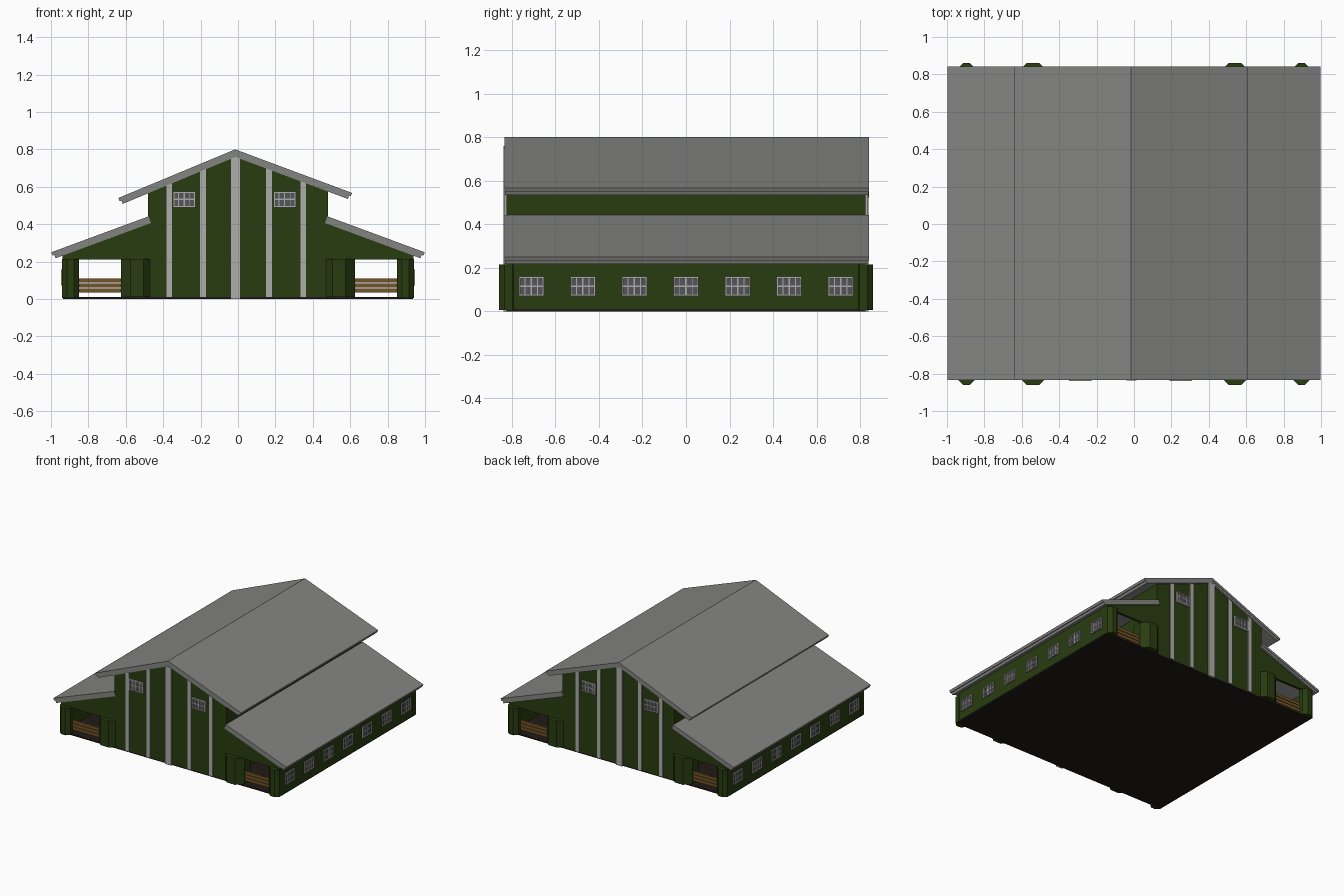
import bpy, math
from mathutils import Vector

if "Cube" in bpy.data.objects:
    bpy.data.objects.remove(bpy.data.objects["Cube"])


def material(name, r, g, b):
    m = bpy.data.materials.new(name)
    m.diffuse_color = (r, g, b, 1)
    m.use_nodes = True
    m.node_tree.nodes["Principled BSDF"].inputs["Base Color"].default_value = m.diffuse_color
    return m


GREEN = material("green_paint", 0.022, 0.045, 0.005)
ROOF = material("roof_grey", 0.23, 0.235, 0.225)
TRIM = material("trim_grey", 0.42, 0.42, 0.41)
GLASS = material("pane_grey", 0.09, 0.09, 0.10)
WOOD = material("rail_wood", 0.17, 0.09, 0.02)
FLOOR = material("floor_brown", 0.015, 0.011, 0.008)


def mesh(name, verts, faces, mat):
    me = bpy.data.meshes.new(name)
    me.from_pydata(verts, [], faces)
    me.materials.append(mat)
    ob = bpy.data.objects.new(name, me)
    bpy.context.collection.objects.link(ob)
    # consistent outward normals
    import bmesh
    bm = bmesh.new()
    bm.from_mesh(me)
    bmesh.ops.recalc_face_normals(bm, faces=bm.faces)
    bm.to_mesh(me)
    bm.free()
    return ob


def prism(name, pts, y0, y1, mat):
    """Extrude an x/z outline from y0 to y1."""
    n = len(pts)
    v = [(x, y, z) for y in (y0, y1) for x, z in pts]
    f = [tuple(range(n)), tuple(range(n, 2 * n))]
    f += [(i, (i + 1) % n, n + (i + 1) % n, n + i) for i in range(n)]
    return mesh(name, v, f, mat)


def box(name, x0, x1, y0, y1, z0, z1, mat):
    return prism(name, [(x0, z0), (x1, z0), (x1, z1), (x0, z1)], y0, y1, mat)


def octagon_post(name, cx, cy, apothem, z0, z1, mat):
    r = apothem / math.cos(math.pi / 8)
    ang = [math.pi / 8 + i * math.pi / 4 for i in range(8)]
    v = [(cx + r * math.cos(a), cy + r * math.sin(a), z) for z in (z0, z1) for a in ang]
    f = [tuple(range(8)), tuple(range(8, 16))]
    f += [(i, (i + 1) % 8, 8 + (i + 1) % 8, 8 + i) for i in range(8)]
    return mesh(name, v, f, mat)


def roof_slope(name, top, eave, y0, y1):
    """Two stacked layers, the lower one set back from the edges."""
    a, b = Vector(top), Vector(eave)
    d = (b - a).normalized()
    n = Vector((-d.y, d.x))
    if n.y > 0:
        n = -n
    t = 0.019
    for label, k, inset in (("sheet", 0, 0.0), ("underlay", 1, 0.010)):
        p, q = a + n * t * k, b + n * t * k - d * inset
        prism(f"{name}_{label}", [p, q, q + n * t, p + n * t],
              y0 + inset * 0.3, y1 - inset * 0.3, ROOF)


def window(name, origin, u, out, w, h):
    """Framed window centred on origin, u = width direction, out = facing."""
    o, u, out = Vector(origin), Vector(u), Vector(out)
    up = Vector((0, 0, 1))

    def bar(part, cu, cz, bw, bh, depth, mat):
        c = o + u * cu + up * cz
        v = [c + u * su * bw / 2 + up * sz * bh / 2 + out * d
             for d in (-0.005, depth) for su, sz in ((-1, -1), (1, -1), (1, 1), (-1, 1))]
        f = [(0, 1, 2, 3), (4, 5, 6, 7)] + [(i, (i + 1) % 4, 4 + (i + 1) % 4, 4 + i) for i in range(4)]
        mesh(f"{name}_{part}", v, f, mat)

    bar("pane", 0, 0, w, h, 0.002, GLASS)
    for s in (-1, 1):
        bar("frame_side", s * (w - 0.008) / 2, 0, 0.008, h, 0.009, TRIM)
        bar("frame_edge", 0, s * (h - 0.008) / 2, w, 0.008, 0.009, TRIM)
        bar("mullion", s * w / 4, 0, 0.004, h, 0.006, TRIM)
    bar("mullion_middle", 0, 0, 0.007, h, 0.007, TRIM)
    bar("transom", 0, 0, w, 0.006, 0.006, TRIM)


RY0, RY1 = -0.834, 0.842      # roof ends
WY = 0.826                    # wall ends
RIDGE = (-0.015, 0.80)
SL, SR = 0.417, 0.375         # left and right pitch


def soffit(x):
    s = SL if x < RIDGE[0] else SR
    return RIDGE[1] - s * abs(x - RIDGE[0]) - 0.040


# Floor and main hall
box("floor", -0.935, 0.935, -WY, WY, 0.0, 0.01, FLOOR)
prism("main_hall", [(-0.48, 0.01), (0.48, 0.01), (0.48, soffit(0.48)),
                    (RIDGE[0], soffit(RIDGE[0])), (-0.48, soffit(-0.48))], -WY, WY, GREEN)

# Upper roof
roof_slope("upper_roof_left", RIDGE, (-0.64, 0.54), RY0, RY1)
roof_slope("upper_roof_right", RIDGE, (0.61, 0.567), RY0, RY1)

# Pilasters and gable windows on both ends
for s, end in ((-1, "front"), (1, "back")):
    ya, yb = sorted((s * (WY - 0.01), s * (WY + 0.007)))
    for x, w in ((-0.367, 0.03), (-0.187, 0.03), (0.166, 0.03), (0.348, 0.03)):
        l, r = x - w / 2, x + w / 2
        prism(f"{end}_pilaster", [(l, 0.01), (r, 0.01), (r, soffit(r)), (l, soffit(l))], ya, yb, TRIM)
    ya, yb = sorted((s * (WY - 0.01), s * (WY + 0.012)))
    l, r = -0.04, 0.014
    prism(f"{end}_centre_pilaster", [(l, 0.0), (r, 0.0), (r, soffit(r)),
                                     (RIDGE[0], soffit(RIDGE[0])), (l, soffit(l))], ya, yb, TRIM)
    for x in (-0.288, 0.249):
        window(f"{end}_gable_window", (x, s * (WY + 0.004), 0.533), (1, 0, 0), (0, s, 0), 0.12, 0.085)

# Side aisles
for m, side in ((-1, "left"), (1, "right")):
    roof_slope(f"{side}_aisle_roof", (m * 0.478, 0.442), (m * 0.998, 0.25), RY0, RY1)
    xa, xb = sorted((m * 0.92, m * 0.938))
    box(f"{side}_outer_wall", xa, xb, -WY, WY, 0.01, 0.232, GREEN)
    for i in range(7):
        window(f"{side}_window", (m * 0.938, (i - 3) * 0.237, 0.115), (0, 1, 0), (m, 0, 0), 0.115, 0.088)
    for s, end in ((-1, "front"), (1, "back")):
        # wall above the opening
        ya, yb = sorted((s * (WY - 0.02), s * WY))
        prism(f"{side}_{end}_lintel_wall", [(m * 0.47, 0.212), (m * 0.938, 0.212),
                                            (m * 0.938, 0.232), (m * 0.47, 0.405)], ya, yb, GREEN)
        # octagonal posts either side of the opening
        octagon_post(f"{side}_{end}_inner_post", m * 0.54, s * 0.775, 0.085, 0.01, 0.215, GREEN)
        octagon_post(f"{side}_{end}_outer_post", m * 0.896, s * 0.815, 0.045, 0.005, 0.215, GREEN)
        # fence rails
        for k in range(3):
            z = 0.035 + k * 0.026
            xa, xb = sorted((m * 0.60, m * 0.88))
            box(f"{side}_{end}_rail", xa, xb, s * 0.80 - 0.007, s * 0.80 + 0.007, z, z + 0.022, WOOD)
